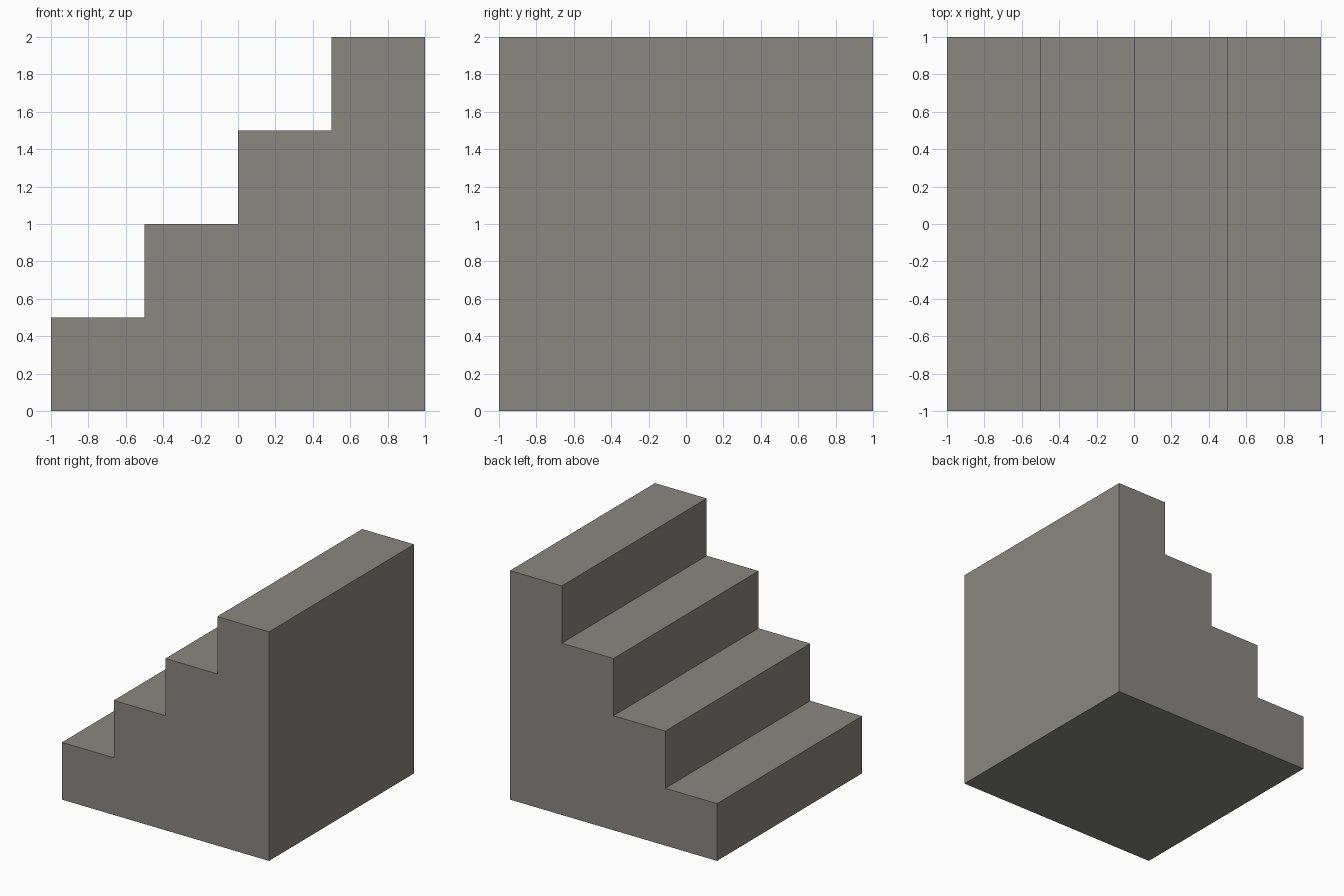
import bpy, bmesh

if "Cube" in bpy.data.objects:
    bpy.data.objects.remove(bpy.data.objects["Cube"])

STEPS = 4
SIZE = 2.0
tread = rise = SIZE / STEPS

# Stepped side profile, climbing towards +x
profile = [(SIZE / 2, 0), (-SIZE / 2, 0)]
for i in range(STEPS):
    x = -SIZE / 2 + i * tread
    z = (i + 1) * rise
    profile += [(x, z), (x + tread, z)]

# Extrude the profile across the full width
bm = bmesh.new()
face = bm.faces.new([bm.verts.new((x, -SIZE / 2, z)) for x, z in profile])
extruded = bmesh.ops.extrude_face_region(bm, geom=[face])["geom"]
moved = [v for v in extruded if isinstance(v, bmesh.types.BMVert)]
bmesh.ops.translate(bm, verts=moved, vec=(0, SIZE, 0))
bmesh.ops.recalc_face_normals(bm, faces=bm.faces[:])

mesh = bpy.data.meshes.new("stair_block")
bm.to_mesh(mesh)
bm.free()
stairs = bpy.data.objects.new("stair_block", mesh)
bpy.context.collection.objects.link(stairs)

# Warm grey stone
stone = bpy.data.materials.new("stone")
stone.diffuse_color = (0.25, 0.245, 0.22, 1)
stone.use_nodes = True
stone.node_tree.nodes["Principled BSDF"].inputs["Base Color"].default_value = stone.diffuse_color
mesh.materials.append(stone)
